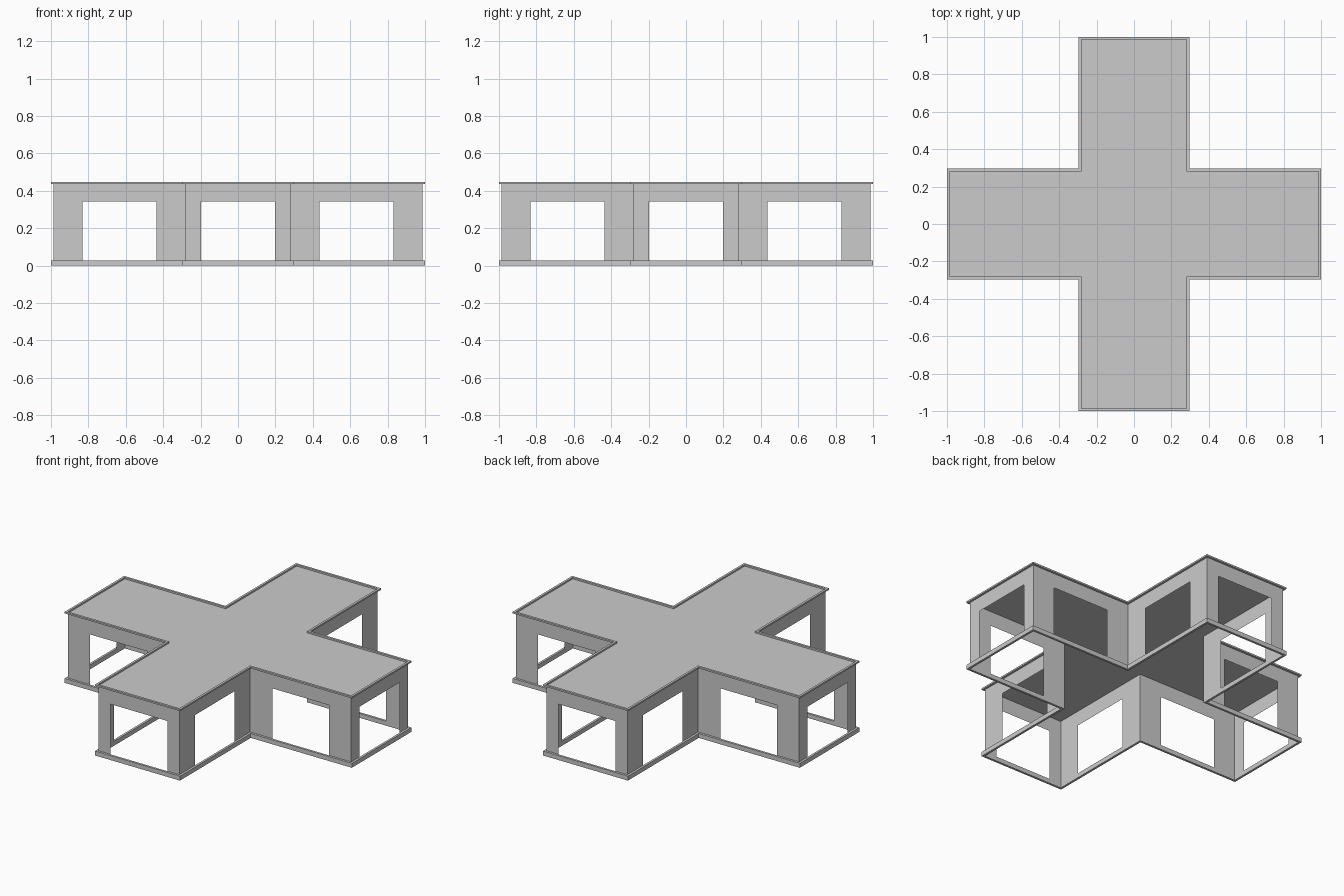
import bpy, bmesh
from mathutils import Vector

if "Cube" in bpy.data.objects:
    bpy.data.objects.remove(bpy.data.objects["Cube"])

L, W = 0.986, 0.282        # wall plane: arm reach and arm half width
LO, WO = 1.0, 0.296        # outer edge of the trims
BASE, EAVE, TOP = 0.028, 0.437, 0.447
HEAD, HALF = 0.344, 0.198  # opening height and half width


def cross(l, w):
    """Plus-shaped outline, counter-clockwise."""
    quarter = [(l, -w), (l, w), (w, w)]
    pts = []
    for _ in range(4):
        pts += quarter
        quarter = [(-y, x) for x, y in quarter]
    return pts


def finish(name, bm):
    mesh = bpy.data.meshes.new(name)
    bm.to_mesh(mesh)
    bm.free()
    obj = bpy.data.objects.new(name, mesh)
    bpy.context.collection.objects.link(obj)
    return obj


def trim(name, z0, z1):
    """Rectangular moulding following the outline just outside the walls."""
    bm = bmesh.new()
    outer, inner = cross(LO, WO), cross(L, W)
    loops = [[bm.verts.new((x, y, z)) for x, y in pts]
             for pts, z in ((outer, z0), (outer, z1), (inner, z1), (inner, z0))]
    n = len(outer)
    for k in range(4):
        a, b = loops[k], loops[(k + 1) % 4]
        for i in range(n):
            j = (i + 1) % n
            bm.faces.new((a[i], a[j], b[j], b[i]))
    finish(name, bm)


# Base moulding and raised roof rim
trim("base_trim", 0.0, BASE)
trim("roof_rim", EAVE, TOP)

# Thin walls, each with a centred opening down to the base
bm = bmesh.new()
pts = cross(L, W)
for i, p in enumerate(pts):
    a, b = Vector(p), Vector(pts[(i + 1) % len(pts)])
    length, d = (b - a).length, (b - a).normalized()
    o0, o1 = length / 2 - HALF, length / 2 + HALF
    profile = [(0, BASE), (o0, BASE), (o0, HEAD), (o1, HEAD),
               (o1, BASE), (length, BASE), (length, EAVE), (0, EAVE)]
    bm.faces.new([bm.verts.new((*(a + d * s), z)) for s, z in profile])
bmesh.ops.remove_doubles(bm, verts=bm.verts, dist=1e-4)
finish("walls", bm)

# Flat roof deck, recessed inside the rim
bm = bmesh.new()
bm.faces.new([bm.verts.new((x, y, EAVE)) for x, y in pts])
finish("roof_deck", bm)
